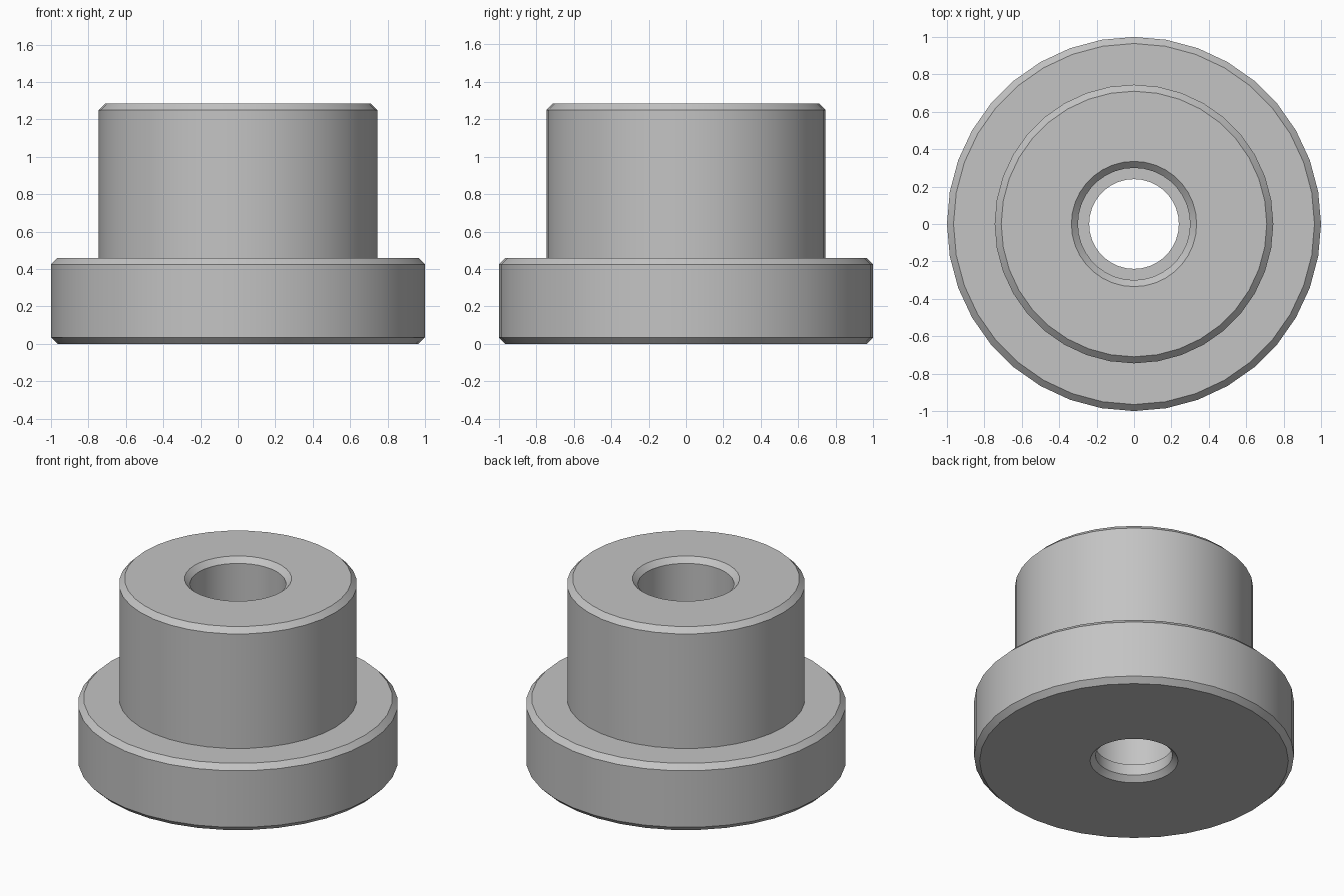
import bpy
import bmesh
import math

cube = bpy.data.objects.get("Cube")
if cube:
    bpy.data.objects.remove(cube, do_unlink=True)

SEGMENTS = 36
CHAMFER = 0.035
FLANGE_R, FLANGE_TOP = 1.0, 0.46
BODY_R, BODY_TOP = 0.745, 1.285
BORE_R, LEDGE_Z = 0.30, 0.11
HOLE_R = 0.24

# Plain grey finish
grey = bpy.data.materials.new("grey_metal")
grey.use_nodes = True
colour = (0.55, 0.55, 0.55, 1.0)
grey.diffuse_color = colour
grey.node_tree.nodes["Principled BSDF"].inputs["Base Color"].default_value = colour

# Closed half section: chamfered flange, body, counterbore and through hole
c = CHAMFER
profile = [
    (HOLE_R + c, 0), (FLANGE_R - c, 0), (FLANGE_R, c),
    (FLANGE_R, FLANGE_TOP - c), (FLANGE_R - c, FLANGE_TOP),
    (BODY_R, FLANGE_TOP), (BODY_R, BODY_TOP - c), (BODY_R - c, BODY_TOP),
    (BORE_R + c, BODY_TOP), (BORE_R, BODY_TOP - c),
    (BORE_R, LEDGE_Z), (HOLE_R, LEDGE_Z), (HOLE_R, c),
]


def lathe(name, section, material):
    """Turn a closed section of (radius, height) points around the z axis."""
    bm = bmesh.new()
    rings = []
    for i in range(SEGMENTS):
        a = math.tau * i / SEGMENTS
        rings.append([bm.verts.new((r * math.cos(a), r * math.sin(a), z))
                      for r, z in section])
    count = len(section)
    for i, ring in enumerate(rings):
        following = rings[(i + 1) % SEGMENTS]
        for j in range(count):
            k = (j + 1) % count
            bm.faces.new((ring[j], following[j], following[k], ring[k]))
    bmesh.ops.recalc_face_normals(bm, faces=bm.faces)
    mesh = bpy.data.meshes.new(name)
    bm.to_mesh(mesh)
    bm.free()
    mesh.materials.append(material)
    obj = bpy.data.objects.new(name, mesh)
    bpy.context.collection.objects.link(obj)
    return obj


# Flanged bushing, smooth round walls with crisp chamfers
bushing = lathe("flanged_bushing", profile, grey)
bpy.ops.object.select_all(action="DESELECT")
bushing.select_set(True)
bpy.context.view_layer.objects.active = bushing
bpy.ops.object.shade_smooth_by_angle(angle=math.radians(30))
